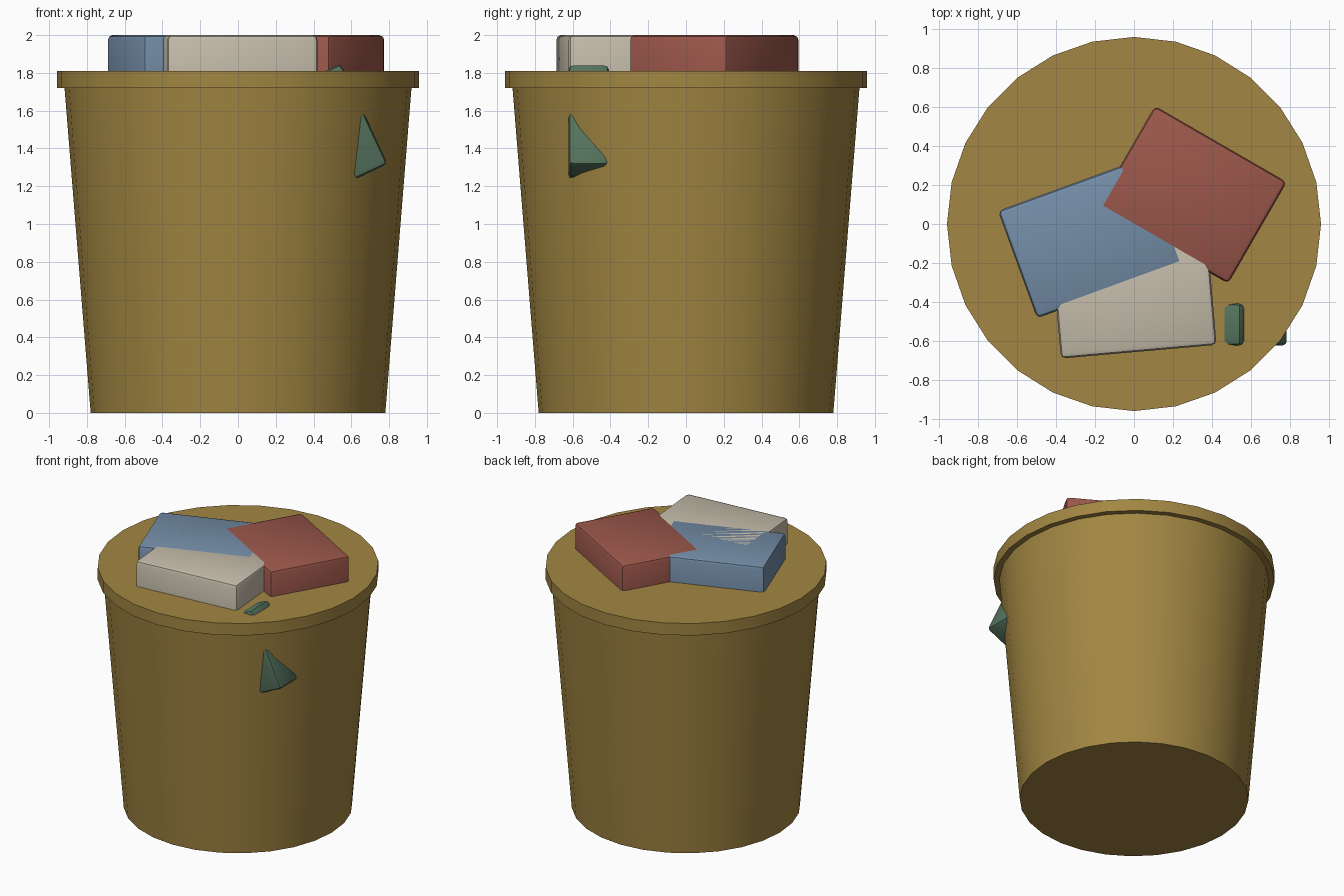
import bpy
from math import radians, sin, cos

if "Cube" in bpy.data.objects:
    bpy.data.objects.remove(bpy.data.objects["Cube"])

SIDES = 28


def paint(obj, name, rgb):
    mat = bpy.data.materials.get(name) or bpy.data.materials.new(name)
    mat.diffuse_color = (*rgb, 1)
    mat.use_nodes = True
    mat.node_tree.nodes["Principled BSDF"].inputs["Base Color"].default_value = mat.diffuse_color
    obj.data.materials.append(mat)


def turned(name, r1, r2, z1, z2):
    """Capped cone section with a vertex on the x and y axes."""
    bpy.ops.mesh.primitive_cone_add(vertices=SIDES, radius1=r1, radius2=r2,
                                    depth=z2 - z1, location=(0, 0, (z1 + z2) / 2))
    obj = bpy.context.object
    obj.name = name
    bpy.ops.object.shade_smooth_by_angle(angle=radians(35))
    paint(obj, "ochre", (0.36, 0.24, 0.055))


def block(name, size, loc, rot, colour, rgb):
    """Softly bevelled box."""
    bpy.ops.mesh.primitive_cube_add(size=1, location=loc, rotation=rot)
    obj = bpy.context.object
    obj.name = name
    obj.scale = size
    bpy.ops.object.transform_apply(location=False, rotation=False, scale=True)
    mod = obj.modifiers.new("soft_edges", 'BEVEL')
    mod.width = 0.025
    mod.segments = 2
    bpy.ops.object.modifier_apply(modifier=mod.name)
    bpy.ops.object.shade_smooth_by_angle(angle=radians(35))
    paint(obj, colour, rgb)


# tapered bin and its flat rim
turned("bin_body", 0.78, 0.92, 0.0, 1.74)
turned("bin_rim", 0.958, 0.958, 1.72, 1.81)

# three blocks lying flush at the top: name, width, depth, x, y, turn, colour
TOP, THICK = 2.0, 0.44
for name, w, d, x, y, turn, rgb in (
        ("red_block", 0.78, 0.60, 0.295, 0.15, -30, (0.33, 0.095, 0.07)),
        ("blue_block", 0.81, 0.585, -0.216, -0.069, 20, (0.175, 0.27, 0.39)),
        ("cream_block", 0.80, 0.56, 0.0, -0.375, 5, (0.56, 0.51, 0.41))):
    block(name, (w, d, THICK), (x, y, TOP - THICK / 2), (0, 0, radians(turn)), name, rgb)

# tilted green block poking through the rim and the side wall
a = radians(25)
w, h = 0.40, 0.585
corner_x, corner_z = 0.792, 1.318
cx = corner_x - w / 2 * cos(a) - h / 2 * sin(a)
cz = corner_z - w / 2 * sin(a) + h / 2 * cos(a)
block("green_block", (w, 0.215, h), (cx, -0.515, cz), (0, -a, 0),
      "green_block", (0.09, 0.17, 0.11))
